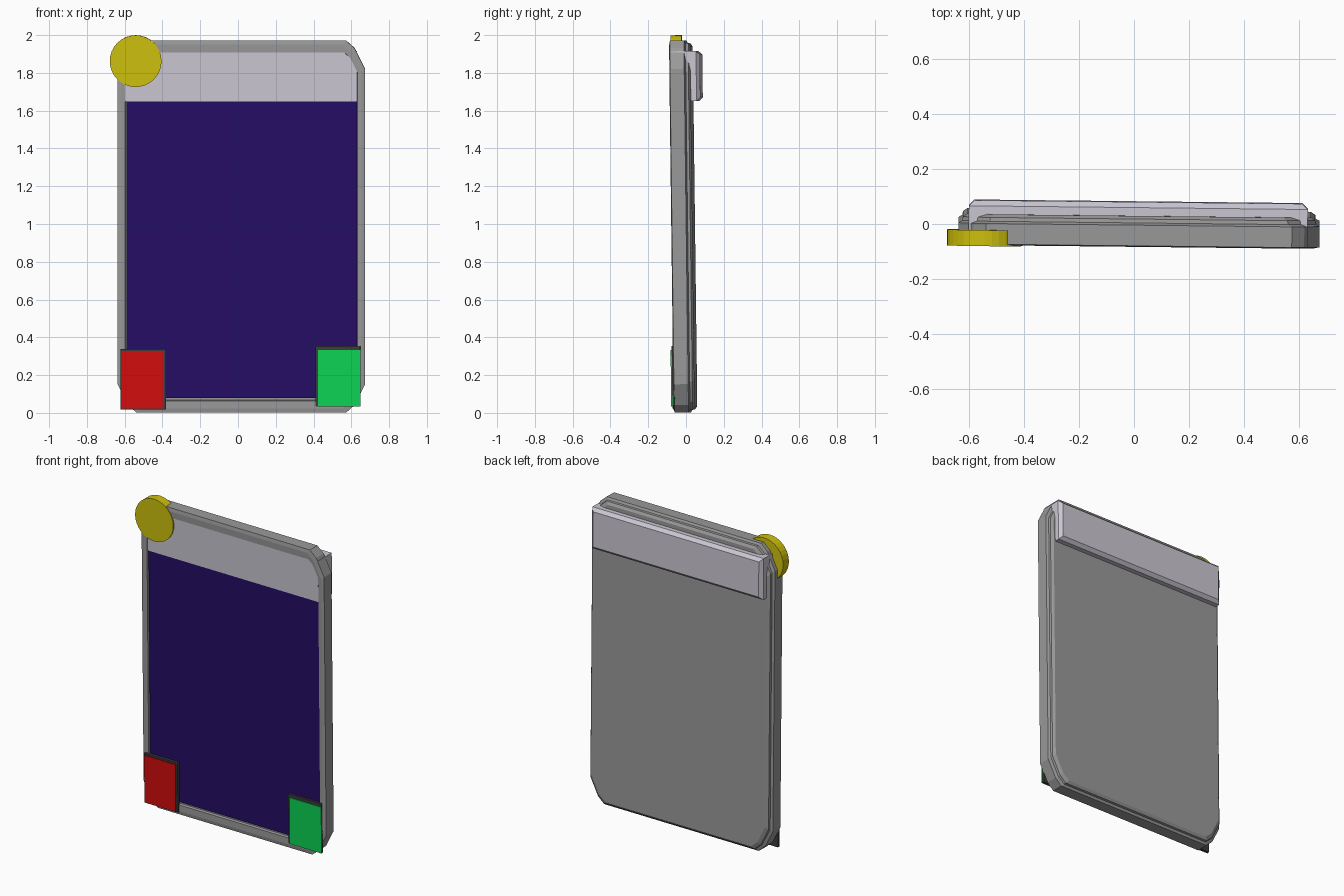
import bpy, bmesh, math
from mathutils import Matrix, Vector

cube = bpy.data.objects.get("Cube")
if cube:
    bpy.data.objects.remove(cube, do_unlink=True)


def material(name, rgb):
    m = bpy.data.materials.new(name)
    m.use_nodes = True
    m.diffuse_color = (*rgb, 1)
    m.node_tree.nodes["Principled BSDF"].inputs["Base Color"].default_value = (*rgb, 1)
    return m


grey = material("casing grey", (0.32, 0.32, 0.32))
pale = material("pale lilac", (0.60, 0.57, 0.65))
violet = material("deep violet", (0.018, 0.004, 0.13))
red = material("red", (0.65, 0.004, 0.004))
green = material("green", (0.004, 0.65, 0.09))
yellow = material("yellow", (0.62, 0.53, 0.004))
dark = material("dark grey", (0.045, 0.045, 0.045))

# The whole slab leans slightly forward and is turned a touch
PIVOT = Matrix.Translation((0, 0, 1))
TILT = PIVOT @ Matrix.Rotation(-0.011, 4, 'Z') @ Matrix.Rotation(0.0125, 4, 'X') @ PIVOT.inverted()


def finish(bm, name, mat):
    bmesh.ops.recalc_face_normals(bm, faces=bm.faces)
    bm.transform(TILT)
    me = bpy.data.meshes.new(name)
    bm.to_mesh(me)
    bm.free()
    me.materials.append(mat)
    ob = bpy.data.objects.new(name, me)
    bpy.context.collection.objects.link(ob)


def box(name, x, y, z, mat, back_bevel=0):
    bm = bmesh.new()
    size = Vector((x[1] - x[0], y[1] - y[0], z[1] - z[0]))
    mid = Vector((sum(x), sum(y), sum(z))) / 2
    bmesh.ops.create_cube(bm, size=1, matrix=Matrix.Translation(mid) @ Matrix.Diagonal(size).to_4x4())
    if back_bevel:
        edges = [e for e in bm.edges if all(v.co.y > mid.y for v in e.verts)]
        bmesh.ops.bevel(bm, geom=edges, offset=back_bevel, segments=1, affect='EDGES')
    finish(bm, name, mat)


def outline(y, inset_x, inset_z, corner):
    """Rectangle with faceted corners, in the plane at depth y."""
    half_w, half_h = 0.655 - inset_x, 0.985 - inset_z
    cuts = [(0, 0.15), (0.055, 0.04), (0.10, 0)]
    points = []
    for sx, sz, order in ((1, 1, 1), (-1, 1, -1), (-1, -1, 1), (1, -1, -1)):
        for cx, cz in cuts[::order]:
            points.append((0.018 + sx * (half_w - cx * corner), y, 0.987 + sz * (half_h - cz * corner)))
    return points


# Casing: recess floor, raised front frame, side wall, stepped back
bm = bmesh.new()
profile = [(-0.055, 0.042, 0.066, 0.7), (-0.07, 0.04, 0.062, 0.7), (-0.071, 0.018, 0.022, 1),
           (-0.067, 0, 0, 1), (0.008, 0, 0, 1), (0.016, 0.014, 0.014, 1),
           (0.030, 0.016, 0.016, 1), (0.041, 0.032, 0.032, 1)]
rings = [[bm.verts.new(p) for p in outline(*row)] for row in profile]
for a, b in zip(rings, rings[1:]):
    for i in range(len(a)):
        j = (i + 1) % len(a)
        bm.faces.new((a[i], a[j], b[j], b[i]))
bm.faces.new(rings[0])
bm.faces.new(rings[-1])
finish(bm, "casing", grey)

# Screen and the band wrapping through the top
box("screen", (-0.59, 0.63), (-0.064, -0.05), (0.08, 1.66), violet)
box("top_band", (-0.60, 0.63), (-0.066, 0.091), (1.65, 1.915), pale, 0.02)

# Coloured corner tabs on dark backings
box("right_tab_backing", (-0.62, -0.38), (-0.084, -0.066), (0.02, 0.34), dark)
box("right_tab", (-0.616, -0.392), (-0.089, -0.083), (0.025, 0.328), red)
box("left_tab_backing", (0.41, 0.648), (-0.078, -0.064), (0.036, 0.355), dark)
box("left_tab", (0.425, 0.65), (-0.083, -0.077), (0.036, 0.335), green)

# Round badge on the upper corner
bm = bmesh.new()
bmesh.ops.create_cone(bm, cap_ends=True, segments=32, radius1=0.137, radius2=0.137, depth=0.058,
                      matrix=Matrix.Translation((-0.541, -0.045, 1.863)) @ Matrix.Rotation(math.pi / 2, 4, 'X'))
finish(bm, "round_badge", yellow)
